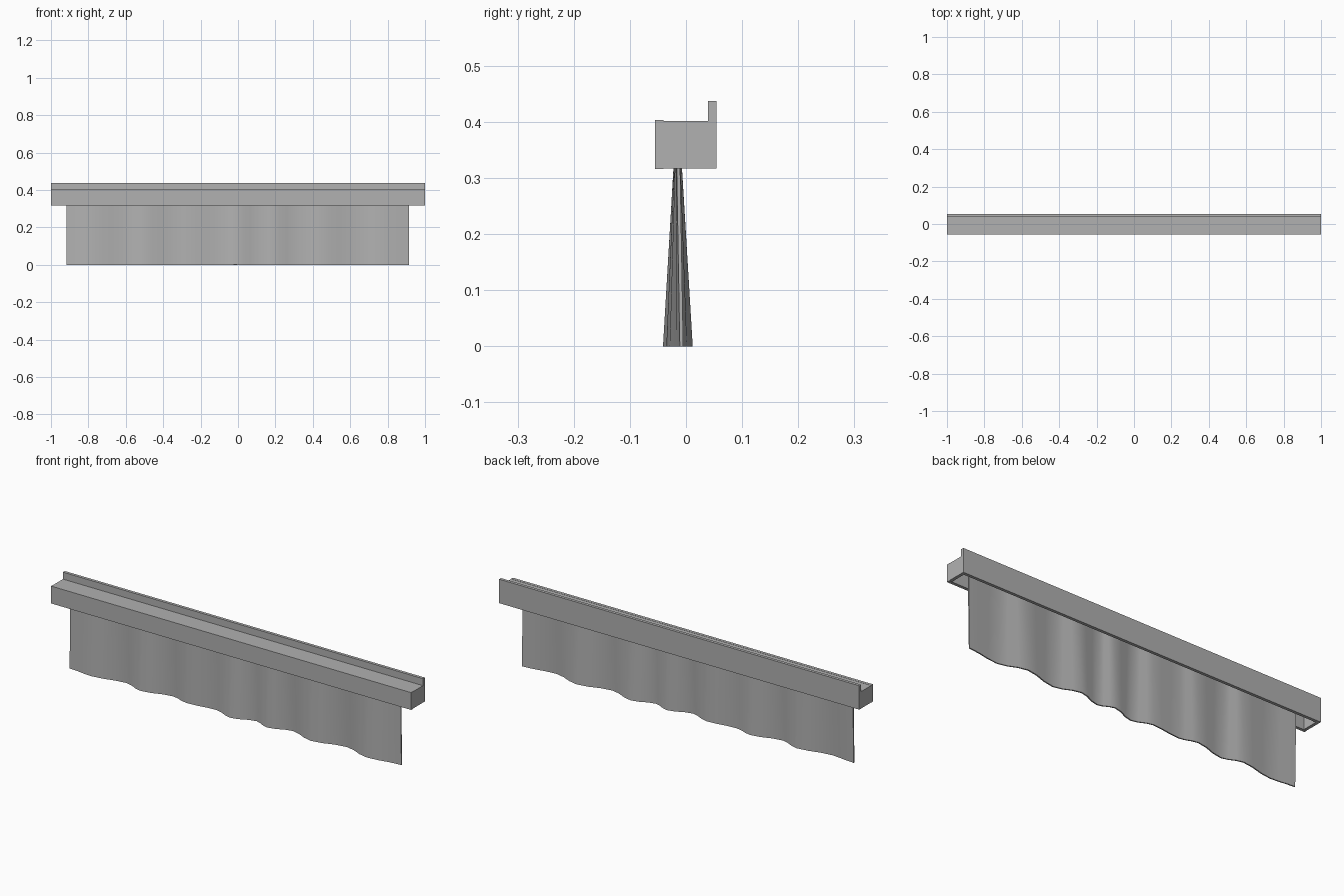
import bpy, math

if "Cube" in bpy.data.objects:
    bpy.data.objects.remove(bpy.data.objects["Cube"])

# Dark grey shared by every part
grey = bpy.data.materials.new("dark_grey")
grey.diffuse_color = (0.44, 0.44, 0.44, 1)
grey.use_nodes = True
grey.node_tree.nodes["Principled BSDF"].inputs["Base Color"].default_value = grey.diffuse_color


def mesh_object(name, verts, faces):
    me = bpy.data.meshes.new(name)
    me.from_pydata(verts, [], faces)
    me.materials.append(grey)
    ob = bpy.data.objects.new(name, me)
    bpy.context.collection.objects.link(ob)
    return ob


def box(name, x0, x1, y0, y1, z0, z1):
    v = [(x, y, z) for x in (x0, x1) for y in (y0, y1) for z in (z0, z1)]
    f = [(0, 1, 3, 2), (4, 6, 7, 5), (0, 4, 5, 1), (2, 3, 7, 6), (0, 2, 6, 4), (1, 5, 7, 3)]
    return mesh_object(name, v, f)


# Pelmet box, open underneath, with a taller back board
T = 0.015
box("front_board", -1, 1, -0.055, -0.055 + T, 0.316, 0.403)
box("back_board", -1, 1, 0.054 - T, 0.054, 0.317, 0.437)
box("top_board", -1, 1, -0.04, 0.039, 0.402 - T, 0.402)
for side, s in (("left", -1), ("right", 1)):
    a, b = sorted((s, s * (1 - T)))
    box(side + "_end_board", a, b, -0.04, 0.039, 0.317, 0.402 - T)

# Curtain: irregular folds at the hem, gathered straight at the top
MID, TOP = -0.0148, 0.387
folds = [(-0.918, -0.022), (-0.79, -0.034), (-0.615, -0.002), (-0.515, -0.035),
         (-0.36, 0.002), (-0.267, -0.022), (-0.113, -0.005), (-0.014, -0.038),
         (0.105, 0.001), (0.183, -0.028), (0.30, 0.009), (0.427, -0.031),
         (0.60, 0.009), (0.74, -0.032), (0.915, -0.008)]
hem = []
STEPS = 3
for (xa, ya), (xb, yb) in zip(folds, folds[1:]):
    for i in range(STEPS):
        t = i / STEPS
        e = (1 - math.cos(math.pi * t)) / 2
        hem.append((xa + (xb - xa) * t, ya + (yb - ya) * e))
hem.append(folds[-1])
n = len(hem)
verts = [(x, y, 0.0) for x, y in hem]
verts += [(x, MID + (y - MID) * 0.02, TOP) for x, y in hem]
faces = [(i, i + 1, n + i + 1, n + i) for i in range(n - 1)]
curtain = mesh_object("curtain", verts, faces)
mod = curtain.modifiers.new("thickness", 'SOLIDIFY')
mod.thickness = 0.006
mod.offset = 0
bpy.ops.object.select_all(action='DESELECT')
bpy.context.view_layer.objects.active = curtain
curtain.select_set(True)
bpy.ops.object.modifier_apply(modifier=mod.name)
bpy.ops.object.shade_smooth_by_angle(angle=math.radians(40))
